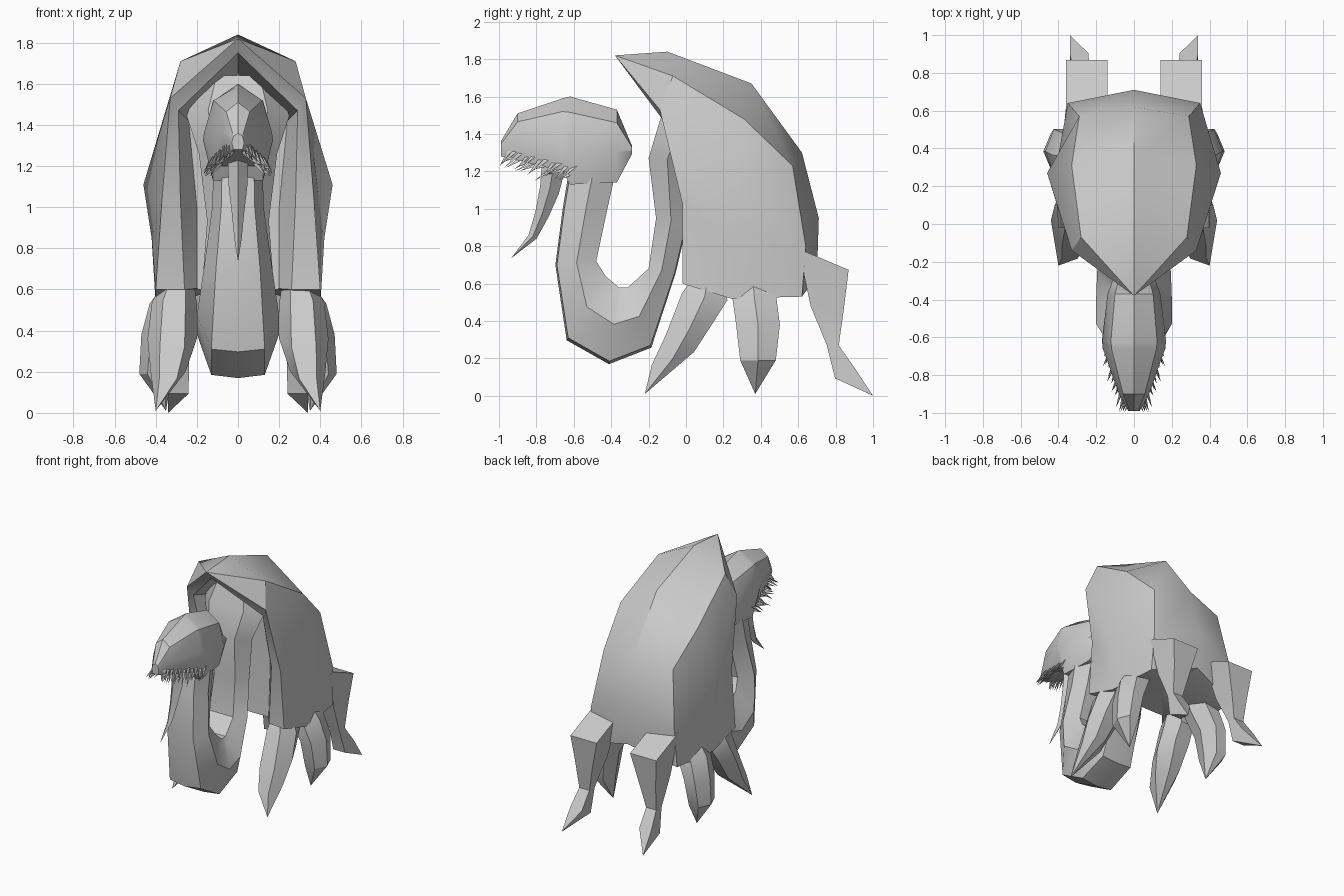
import bpy, math, random
from mathutils import Vector

if "Cube" in bpy.data.objects:
    bpy.data.objects.remove(bpy.data.objects["Cube"])

random.seed(4)
grey = bpy.data.materials.new("plain_grey")
grey.diffuse_color = (0.6, 0.6, 0.6, 1)
grey.use_nodes = True
grey.node_tree.nodes["Principled BSDF"].inputs["Base Color"].default_value = grey.diffuse_color


def build(name, verts, faces, mirror=False, angle=32):
    mesh = bpy.data.meshes.new(name)
    mesh.from_pydata([tuple(v) for v in verts], [], faces)
    mesh.materials.append(grey)
    ob = bpy.data.objects.new(name, mesh)
    bpy.context.collection.objects.link(ob)
    bpy.ops.object.select_all(action='DESELECT')
    bpy.context.view_layer.objects.active = ob
    ob.select_set(True)
    # consistent outward normals
    bpy.ops.object.mode_set(mode='EDIT')
    bpy.ops.mesh.select_all(action='SELECT')
    bpy.ops.mesh.remove_doubles(threshold=0.0005)
    bpy.ops.mesh.normals_make_consistent(inside=False)
    bpy.ops.object.mode_set(mode='OBJECT')
    bpy.ops.object.shade_smooth_by_angle(angle=math.radians(angle))
    if mirror:
        ob.modifiers.new("mirror", 'MIRROR')
    return ob


def loft(name, rings, tip=None, mirror=False, angle=32):
    """Skin equal-sized rings, capping the start and closing at a tip or a cap."""
    n = len(rings[0])
    verts = [p for r in rings for p in r]
    faces = [list(range(n))]
    for k in range(len(rings) - 1):
        for i in range(n):
            j = (i + 1) % n
            faces.append([k * n + i, k * n + j, (k + 1) * n + j, (k + 1) * n + i])
    last = (len(rings) - 1) * n
    if tip:
        verts.append(tip)
        faces += [[last + i, last + (i + 1) % n, len(verts) - 1] for i in range(n)]
    else:
        faces.append(list(range(last, last + n)))
    return build(name, verts, faces, mirror, angle)


# shell: half of the cage, named by line (S spine, R ridge, M flank, E rim, I inner rim, B/C recess)
P = {
    'T': (0, -.38, 1.82), 'S0': (0, -.10, 1.84), 'S1': (0, .35, 1.67), 'S2': (0, .62, 1.30),
    'S3': (0, .71, .95), 'S4': (0, .70, .64),
    'R0': (.28, -.07, 1.71), 'R1': (.33, .31, 1.48), 'R2': (.29, .57, 1.23),
    'R3': (.35, .64, .80), 'R4': (.36, .62, .53),
    'M1': (.46, .27, 1.11), 'M2': (.42, .26, .85), 'M3': (.40, .24, .52),
    'E0': (.33, -.14, 1.53), 'E1': (.37, -.02, 1.03), 'E2': (.40, -.02, .60),
    'IT': (0, -.32, 1.75), 'I0': (.29, -.12, 1.47), 'I1': (.28, 0, 1.03), 'I2': (.26, 0, .60),
    'B0': (.24, .08, 1.42), 'B1': (.20, .10, 1.0), 'B2': (.20, .08, .60),
    'C0': (0, .10, 1.65), 'C1': (0, .10, 1.0), 'C2': (0, .08, .60), 'F': (0, .30, .62),
}
F = ["T S0 R0", "T R0 E0", "S0 S1 R1 R0", "S1 S2 R2 R1", "S2 S3 R3 R2", "S3 S4 R4 R3",
     "E0 R0 R1 M1", "M1 R1 R2", "M1 R2 R3 M2", "M2 R3 R4 M3", "E0 M1 M2 E1", "E1 M2 M3 E2",
     "T E0 I0 IT", "E0 E1 I1 I0", "E1 E2 I2 I1", "IT I0 B0 C0", "I0 I1 B1 B0", "I1 I2 B2 B1",
     "B0 B1 C1 C0", "B1 B2 C2 C1", "S4 R4 F", "R4 M3 F", "M3 E2 I2 F", "I2 B2 F", "B2 C2 F"]
names = list(P)
half = [[names.index(k) for k in f.split()] for f in F]
verts = list(P.values()) + [(-x, y, z) for x, y, z in P.values()]
build("shell", verts, half + [[i + len(names) for i in reversed(f)] for f in half])

# neck: inner point (y, z), outer point (y, z), half width
neck = [(-.08, 1.64, .10, 1.64, .18), (-.14, 1.47, .06, 1.42, .25), (-.20, 1.27, .0, 1.25, .19),
        (-.16, .95, 0, .92, .15), (-.20, .68, -.06, .66, .17), (-.31, .58, -.19, .27, .195),
        (-.36, .58, -.41, .185, .20), (-.43, .64, -.63, .31, .20), (-.48, .72, -.69, .70, .165),
        (-.42, 1.0, -.65, 1.0, .125), (-.38, 1.18, -.62, 1.18, .12)]
rings = []
for iy, iz, oy, oz, w in neck:
    my, mz = (iy + oy) / 2, (iz + oz) / 2
    rings.append([(-.58 * w, iy, iz), (.58 * w, iy, iz), (w, my, mz), (.65 * w, oy, oz),
                  (0, my + 1.08 * (oy - my), mz + 1.08 * (oz - mz)),
                  (-.65 * w, oy, oz), (-w, my, mz)])
loft("neck", rings)

# head: y, half width, bottom, top
head = [(-.29, .11, 1.29, 1.34), (-.37, .14, 1.14, 1.53), (-.62, .17, 1.13, 1.60),
        (-.66, .165, 1.20, 1.59), (-.90, .08, 1.26, 1.51), (-.99, .03, 1.28, 1.36)]
rings = []
for y, w, b, t in head:
    m = b + (t - b) * .42
    rings.append([(0, y, t), (.72 * w, y, t - .18 * (t - b)), (w, y, m), (.72 * w, y, b),
                  (-.72 * w, y, b), (-w, y, m), (-.72 * w, y, t - .18 * (t - b))])
loft("head", rings)


def spike(base, tip, r):
    """Thin three-sided spike as verts."""
    base, tip = Vector(base), Vector(tip)
    d = (tip - base).normalized()
    a = d.cross(Vector((1, 0, 0))).normalized()
    b = d.cross(a)
    return [base + r * (math.cos(k * 2.094) * a + math.sin(k * 2.094) * b) for k in range(3)] + [tip]


# fringe of teeth splayed around the mouth
verts, faces = [], []
count = 11
for i in range(count):
    t = i / (count - 1)
    for row in range(2):
        base = (.125 - .09 * t - .02 * row, -.58 - .34 * t, 1.24 + .10 * t - .04 * row)
        lift = random.uniform(-.15, .25) + .3 * row
        d = Vector((.38 - .25 * t, -.75 + .3 * t, -.65 + lift)).normalized()
        tip = Vector(base) + d * random.uniform(.12, .17)
        tip.y = max(tip.y, -.995)
        n = len(verts)
        verts += spike(base, tip, .018)
        faces += [[n, n + 1, n + 2], [n, n + 1, n + 3], [n + 1, n + 2, n + 3], [n + 2, n, n + 3]]
build("teeth", verts, faces, mirror=True, angle=20)

# tongue: y, z, half width, half thickness
rings = [[(-w, y, z), (0, y - d, z + .4 * d), (w, y, z), (0, y + d, z - .4 * d)]
         for y, z, w, d in [(-.71, 1.22, .05, .06), (-.73, 1.10, .045, .05),
                            (-.77, .97, .03, .035), (-.82, .85, .018, .022)]]
loft("tongue", rings, (0, -.935, .735))

# legs: sides, first angle, rings (centre x, y, z, radii x and y, slope along y), tip
legs = {
    "front_leg": (6, 0, [(.30, .11, .60, .09, .11, 0), (.31, .10, .53, .11, .14, -.15),
                         (.32, .02, .36, .12, .15, .3), (.34, -.07, .20, .085, .13, .3)],
                  (.40, -.22, .01)),
    "middle_leg": (6, 0, [(.29, .36, .60, .09, .11, 0), (.32, .365, .53, .11, .135, .05),
                          (.38, .385, .38, .09, .135, 0), (.40, .385, .19, .08, .11, 0)],
                   (.35, .37, .01)),
    "back_leg": (4, 45, [(.25, .735, .73, .155, .19, -.42), (.265, .755, .47, .10, .125, -.1),
                         (.28, .785, .27, .06, .045, 0), (.29, .85, .12, .07, .075, .5)],
                 (.34, 1.0, 0)),
}
for name, (sides, start, spec, tip) in legs.items():
    rings = []
    for x, y, z, rx, ry, s in spec:
        ring = []
        for k in range(sides):
            a = math.radians(360 * k / sides + start)
            dy = ry * math.sin(a)
            ring.append((x + rx * math.cos(a), y + dy, z + s * dy))
        rings.append(ring)
    loft(name, rings, tip, mirror=True)
